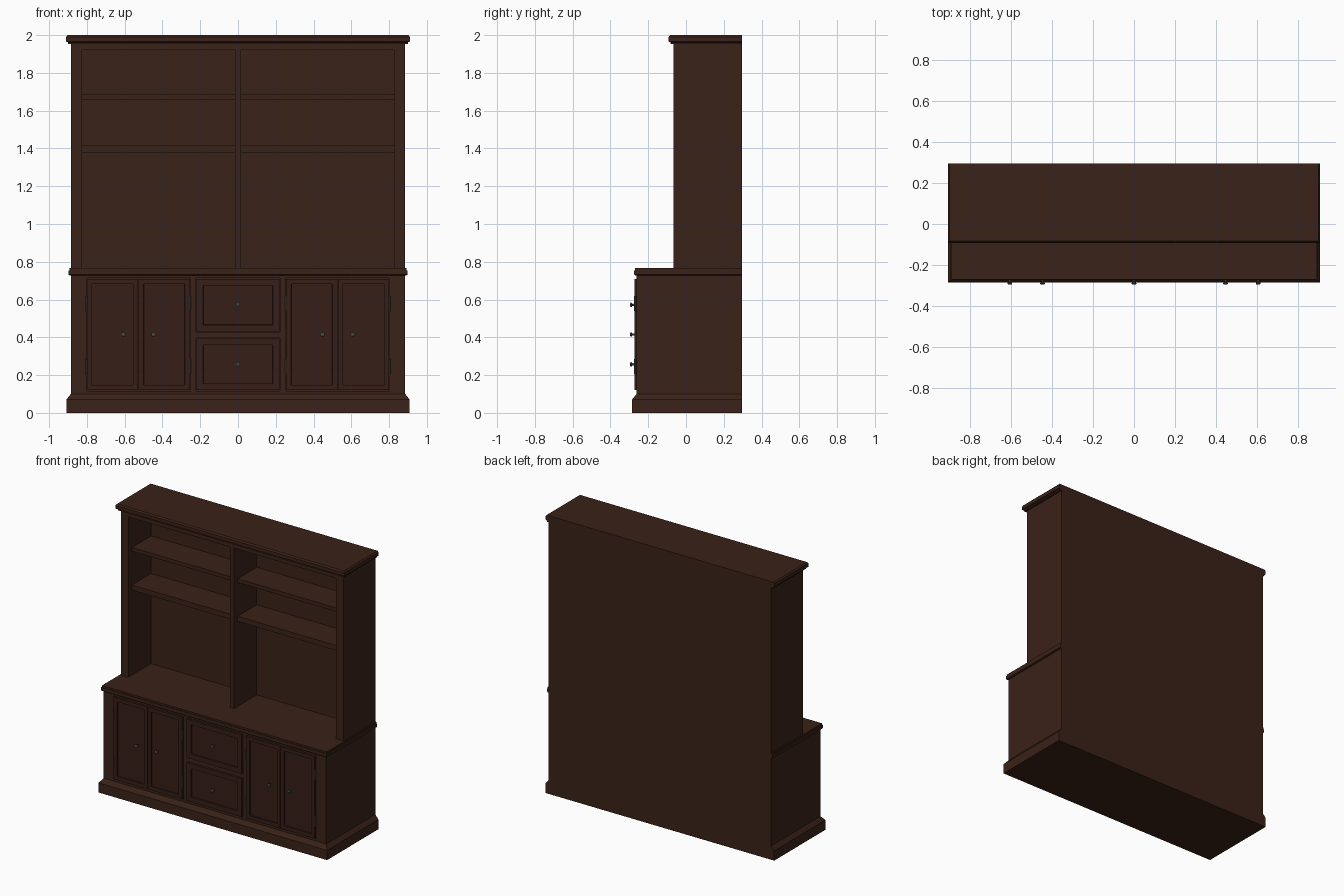
import bpy, bmesh, math
from mathutils import Matrix

if "Cube" in bpy.data.objects:
    bpy.data.objects.remove(bpy.data.objects["Cube"])

BACK = 0.296


def material(name, col):
    m = bpy.data.materials.new(name)
    m.diffuse_color = (*col, 1)
    m.use_nodes = True
    m.node_tree.nodes["Principled BSDF"].inputs["Base Color"].default_value = m.diffuse_color
    return m


wood = material("dark_wood", (0.042, 0.016, 0.009))
door_wood = material("door_wood", (0.037, 0.013, 0.009))
metal = material("dark_metal", (0.06, 0.06, 0.055))


def finish(name, bm, mat):
    bmesh.ops.recalc_face_normals(bm, faces=bm.faces)
    me = bpy.data.meshes.new(name)
    bm.to_mesh(me)
    bm.free()
    ob = bpy.data.objects.new(name, me)
    me.materials.append(mat)
    bpy.context.collection.objects.link(ob)
    return ob


def box(name, x0, x1, y0, y1, z0, z1, mat=wood):
    bm = bmesh.new()
    bmesh.ops.create_cube(bm, size=1)
    for v in bm.verts:
        v.co = ((x0 + x1) / 2 + v.co.x * (x1 - x0),
                (y0 + y1) / 2 + v.co.y * (y1 - y0),
                (z0 + z1) / 2 + v.co.z * (z1 - z0))
    return finish(name, bm, mat)


def moulding(name, half, front, profile):
    """Slab with a (z, outward offset) profile on front and sides, flush back."""
    bm = bmesh.new()
    rings = []
    for z, o in profile:
        x, y = half + o, front - o
        rings.append([bm.verts.new(c) for c in
                      ((-x, BACK, z), (-x, y, z), (x, y, z), (x, BACK, z))])
    for a, b in zip(rings, rings[1:]):
        for i in range(4):
            j = (i + 1) % 4
            bm.faces.new((a[i], a[j], b[j], b[i]))
    bm.faces.new(rings[0])
    bm.faces.new(rings[-1])
    return finish(name, bm, wood)


def panel_front(name, x0, x1, z0, z1, frame):
    """Door or drawer front with a recessed centre panel."""
    ob = box(name, x0, x1, -0.272, -0.25, z0, z1, door_wood)
    bm = bmesh.new()
    bm.from_mesh(ob.data)
    f = min(bm.faces, key=lambda f: f.calc_center_median().y)
    bmesh.ops.inset_region(bm, faces=[f], thickness=frame)
    bmesh.ops.inset_region(bm, faces=[f], thickness=0.002, depth=-0.009)
    bm.to_mesh(ob.data)
    bm.free()


def knob(name, x, z):
    """Turned knob pointing to the front."""
    prof = [(0.0, 0.007), (0.012, 0.005), (0.016, 0.012), (0.021, 0.012), (0.024, 0.007)]
    bm = bmesh.new()
    n = 14
    rings = [[bm.verts.new((x + r * math.cos(2 * math.pi * i / n), -0.272 - d,
                            z + r * math.sin(2 * math.pi * i / n))) for i in range(n)]
             for d, r in prof]
    for a, b in zip(rings, rings[1:]):
        for i in range(n):
            bm.faces.new((a[i], a[(i + 1) % n], b[(i + 1) % n], b[i]))
    bm.faces.new(rings[0])
    bm.faces.new(rings[-1])
    ob = finish(name, bm, metal)
    for p in ob.data.polygons:
        p.use_smooth = len(p.vertices) == 4
    bpy.context.view_layer.objects.active = ob
    ob.select_set(True)
    bpy.ops.object.shade_smooth_by_angle(angle=math.radians(40))
    ob.select_set(False)


def hinge(name, x, z):
    """Barrel hinge at a door edge."""
    bm = bmesh.new()
    bmesh.ops.create_cone(bm, cap_ends=True, segments=10, radius1=0.005, radius2=0.005,
                          depth=0.08, matrix=Matrix.Translation((x, -0.269, z)))
    finish(name, bm, metal)


# base cabinet
moulding("plinth", 0.885, -0.262, [(0, 0.024), (0.07, 0.024), (0.1, 0.0)])
box("base_carcass", -0.885, 0.885, -0.25, BACK, 0.1, 0.73)
for s, side in ((-1, "left"), (1, "right")):
    for part, a, b in (("outer", 0.803, 0.885), ("inner", 0.223, 0.252)):
        xs = sorted((s * a, s * b))
        box(f"base_{part}_stile_{side}", *xs, -0.262, -0.25, 0.1, 0.73)
box("base_top_rail", -0.803, 0.803, -0.262, -0.25, 0.713, 0.73)
box("base_bottom_rail", -0.803, 0.803, -0.262, -0.25, 0.1, 0.117)
box("drawer_rail", -0.223, 0.223, -0.262, -0.25, 0.398, 0.427)
moulding("counter", 0.885, -0.262,
         [(0.727, 0.005), (0.732, 0.012), (0.755, 0.012), (0.755, 0.008), (0.767, 0.008)])

# doors, drawers and hardware
for s, side in ((-1, "left"), (1, "right")):
    for part, a, b, kx in (("inner", 0.255, 0.5265, 0.447), ("outer", 0.5285, 0.80, 0.607)):
        panel_front(f"{side}_{part}_door", *sorted((s * a, s * b)), 0.12, 0.71, 0.038)
        knob(f"{side}_{part}_door_knob", s * kx, 0.415)
        hx = s * (0.2535 if part == "inner" else 0.8015)
        for z, lv in ((0.245, "lower"), (0.58, "upper")):
            hinge(f"{side}_{part}_{lv}_hinge", hx, z)
for lv, z0, z1, kz in (("lower", 0.12, 0.395, 0.257), ("upper", 0.43, 0.71, 0.572)):
    panel_front(f"{lv}_drawer", -0.22, 0.22, z0, z1, 0.05)
    knob(f"{lv}_drawer_knob", 0, kz)

# hutch
F, INNER = -0.067, 0.19
box("hutch_back", -0.825, 0.825, INNER, BACK, 0.765, 1.96)
box("hutch_divider", -0.016, 0.016, F, INNER, 0.765, 1.92)
box("hutch_top_rail", -0.825, 0.825, F, INNER, 1.92, 1.96)
for s, side in ((-1, "left"), (1, "right")):
    box(f"hutch_side_{side}", *sorted((s * 0.825, s * 0.885)), F, BACK, 0.765, 1.96)
    for lv, z0, z1 in (("lower", 1.378, 1.415), ("upper", 1.658, 1.685)):
        box(f"{side}_{lv}_shelf", *sorted((s * 0.016, s * 0.825)), F + 0.04, INNER, z0, z1)
moulding("crown", 0.885, F,
         [(1.953, 0.0), (1.953, 0.014), (1.962, 0.014), (1.966, 0.025), (1.99, 0.025), (2.0, 0.017)])
